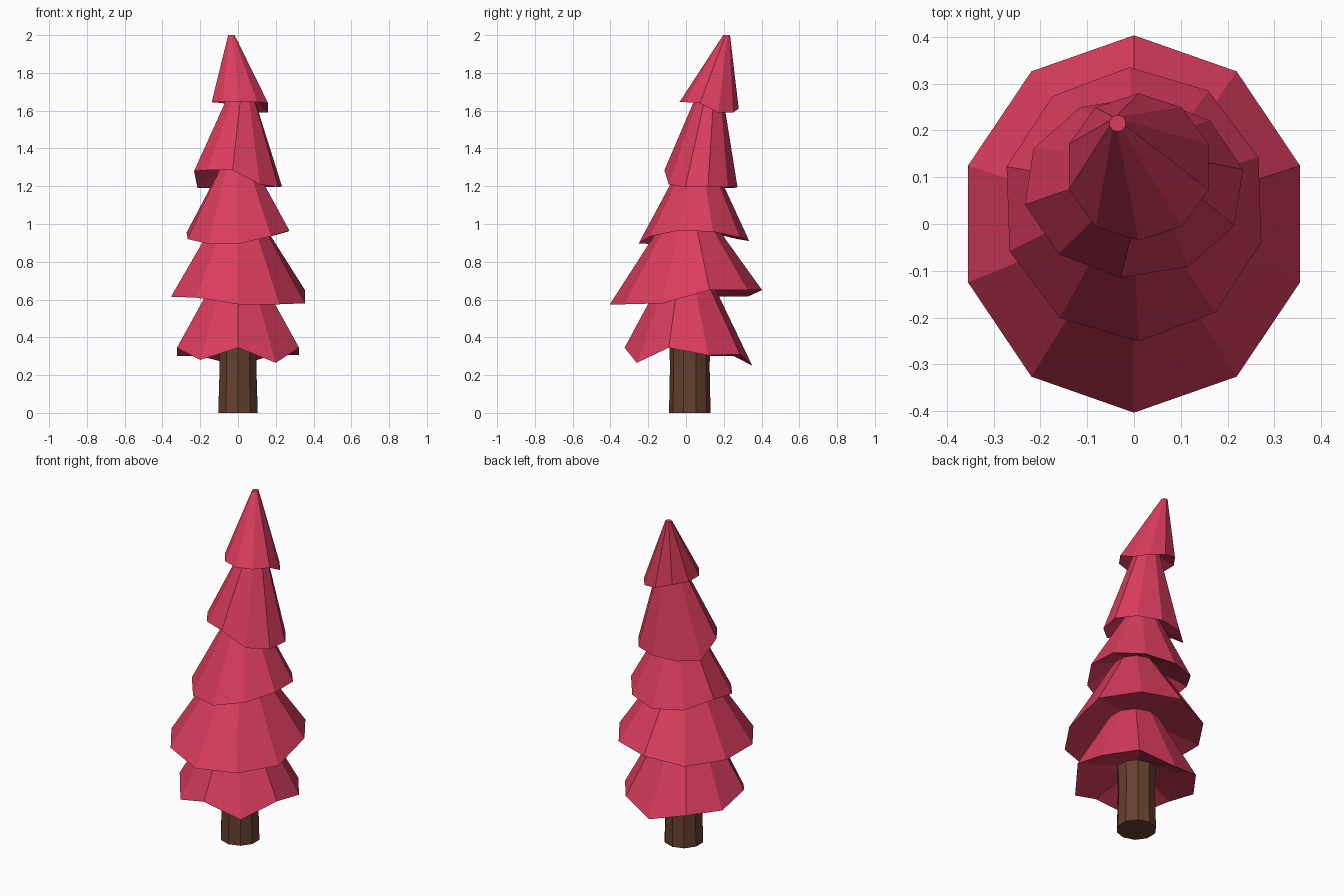
import bpy, bmesh
from math import radians, sin, cos

if "Cube" in bpy.data.objects:
    bpy.data.objects.remove(bpy.data.objects["Cube"])

SIDES = 10


def ring(cx, cy, rx, ry, heights, twist=0):
    """Ten points around an ellipse, starting at the front (-y) and going towards +x."""
    if not isinstance(heights, list):
        heights = [heights] * SIDES
    pts = []
    for i, z in enumerate(heights):
        a = radians(-90 + 36 * i + twist)
        pts.append((cx + rx * cos(a), cy + ry * sin(a), z))
    return pts


def loft(name, rings, color):
    """Skin consecutive rings with flat quads and cap both ends."""
    bm = bmesh.new()
    loops = [[bm.verts.new(p) for p in r] for r in rings]
    for low, high in zip(loops, loops[1:]):
        for i in range(SIDES):
            j = (i + 1) % SIDES
            bm.faces.new((low[i], low[j], high[j], high[i]))
    bm.faces.new(loops[0][::-1])
    bm.faces.new(loops[-1])
    bmesh.ops.recalc_face_normals(bm, faces=bm.faces)
    mesh = bpy.data.meshes.new(name)
    bm.to_mesh(mesh)
    bm.free()
    mat = bpy.data.materials.new(name + "_color")
    mat.diffuse_color = color
    mat.use_nodes = True
    mat.node_tree.nodes["Principled BSDF"].inputs["Base Color"].default_value = mat.diffuse_color
    mesh.materials.append(mat)
    obj = bpy.data.objects.new(name, mesh)
    bpy.context.collection.objects.link(obj)
    return obj


# Trunk: slightly waisted ten-sided post
loft("trunk", [
    ring(0, 0.02, 0.11, 0.11, 0),
    ring(0, 0.02, 0.102, 0.105, 0.25),
    ring(0, 0.02, 0.108, 0.11, 0.40),
], (0.13, 0.052, 0.028, 1))

# Foliage: drooping uneven rims alternating with narrow necks, up to the leaning tip
loft("foliage", [
    ring(0, 0.02, 0.10, 0.10, 0.38),
    ring(0, 0.013, 0.34, 0.338,
         [.345, .265, .345, .305, .31, .25, .30, .30, .345, .28]),
    ring(0, 0.0, 0.14, 0.14, 0.69),
    ring(0, 0, 0.373, 0.403,
         [.575, .575, .58, .65, .65, .65, .615, .615, .615, .61]),
    ring(0, 0.01, 0.12, 0.12, 1.03),
    ring(0, 0.042, 0.283, 0.293,
         [.897, .935, .965, .96, .93, .91, .92, .955, .92, .895], 2),
    ring(0, 0.06, 0.10, 0.10, 1.29),
    ring(0, 0.079, 0.237, 0.195,
         [1.285, 1.21, 1.195, 1.20, 1.195, 1.195, 1.19, 1.19, 1.28, 1.285], -7),
    ring(0.015, 0.125, 0.07, 0.07, 1.68),
    ring(0.01, 0.122, 0.157, 0.157,
         [1.645, 1.645, 1.64, 1.59, 1.59, 1.61, 1.64, 1.645, 1.645, 1.645]),
    ring(-0.035, 0.215, 0.018, 0.018, 2.0),
], (0.70, 0.046, 0.11, 1))
